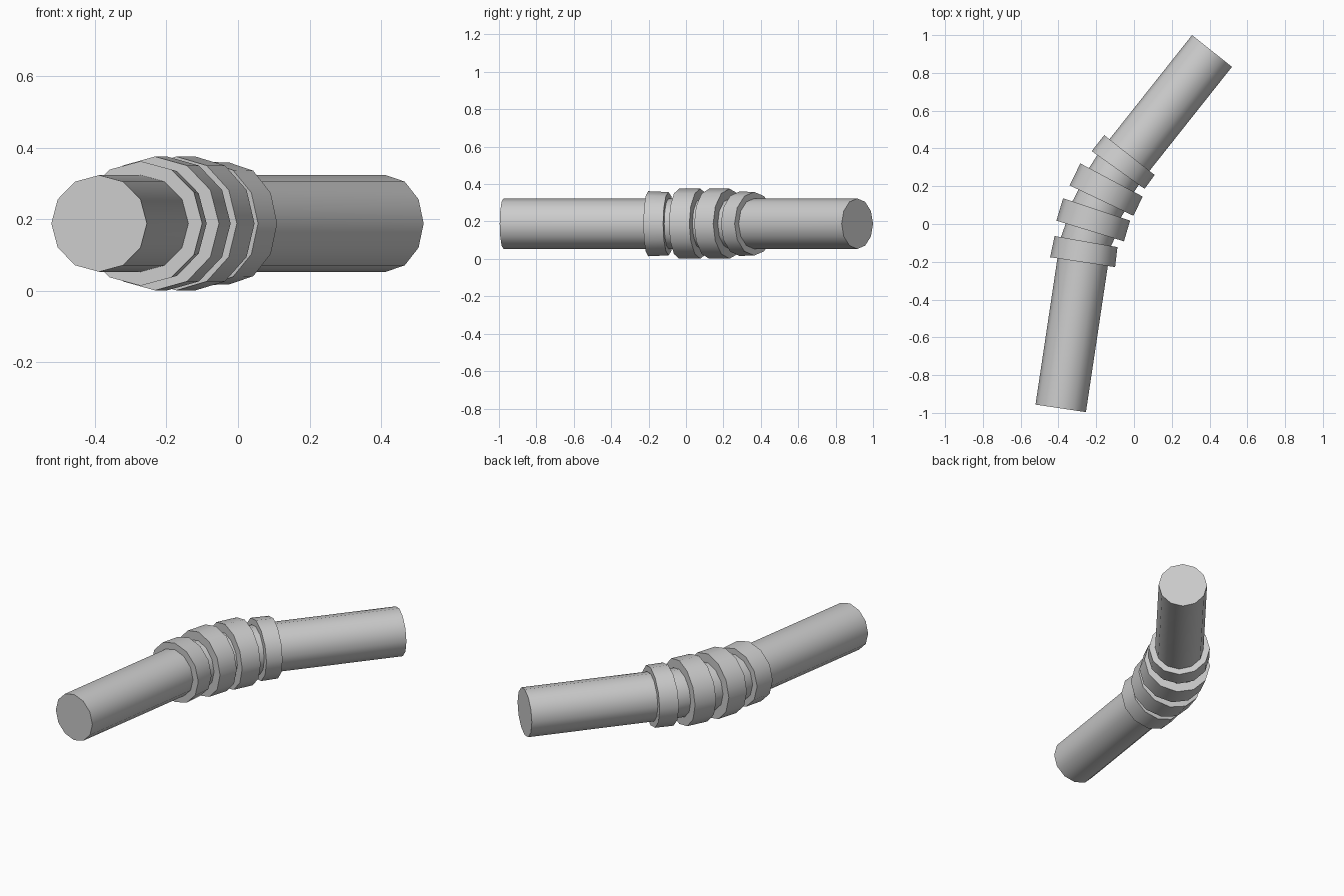
import bpy, bmesh, math
from mathutils import Vector

if "Cube" in bpy.data.objects:
    bpy.data.objects.remove(bpy.data.objects["Cube"])

SIDES = 12
AXIS_Z = 0.188


def sweep(name, stations):
    """Capped 12-sided tube through stations (x, y, heading in degrees, radius)."""
    bm = bmesh.new()
    rings = []
    for x, y, deg, r in stations:
        a = math.radians(deg)
        across = Vector((math.cos(a), -math.sin(a), 0))
        ring = []
        for i in range(SIDES):
            t = 2 * math.pi * i / SIDES
            ring.append(bm.verts.new(Vector((x, y, AXIS_Z)) + across * (r * math.cos(t))
                                     + Vector((0, 0, r * math.sin(t)))))
        rings.append(ring)
    for a, b in zip(rings, rings[1:]):
        for i in range(SIDES):
            j = (i + 1) % SIDES
            bm.faces.new((a[i], a[j], b[j], b[i]))
    bm.faces.new(rings[0])
    bm.faces.new(rings[-1])
    bmesh.ops.recalc_face_normals(bm, faces=bm.faces)
    mesh = bpy.data.meshes.new(name)
    bm.to_mesh(mesh)
    bm.free()
    obj = bpy.data.objects.new(name, mesh)
    bpy.context.collection.objects.link(obj)
    bpy.ops.object.select_all(action='DESELECT')
    obj.select_set(True)
    bpy.context.view_layer.objects.active = obj
    bpy.ops.object.shade_smooth_by_angle(angle=math.radians(40))
    return obj


# Start and end face of each collar, following the bend
collars = [
    ((-0.272, -0.202, 8.6, 0.174), (-0.254, -0.093, 10.0, 0.169)),
    ((-0.232, -0.037, 17.0, 0.187), (-0.198, 0.077, 18.5, 0.187)),
    ((-0.172, 0.124, 25.5, 0.187), (-0.119, 0.233, 28.0, 0.187)),
    ((-0.084, 0.286, 35.5, 0.172), (-0.024, 0.365, 38.3, 0.170)),
]
for n, (start, end) in enumerate(collars, 1):
    sweep(f"collar_{n}", [start, end])

# Continuous bent pipe running through the collars
PIPE_R = 0.135
bend = [(x, y, deg, PIPE_R) for pair in collars for x, y, deg, _ in pair]
sweep("bent_pipe", [(-0.388, -0.976, 8.5, PIPE_R)] + bend + [(0.413, 0.916, 38.5, PIPE_R)])
